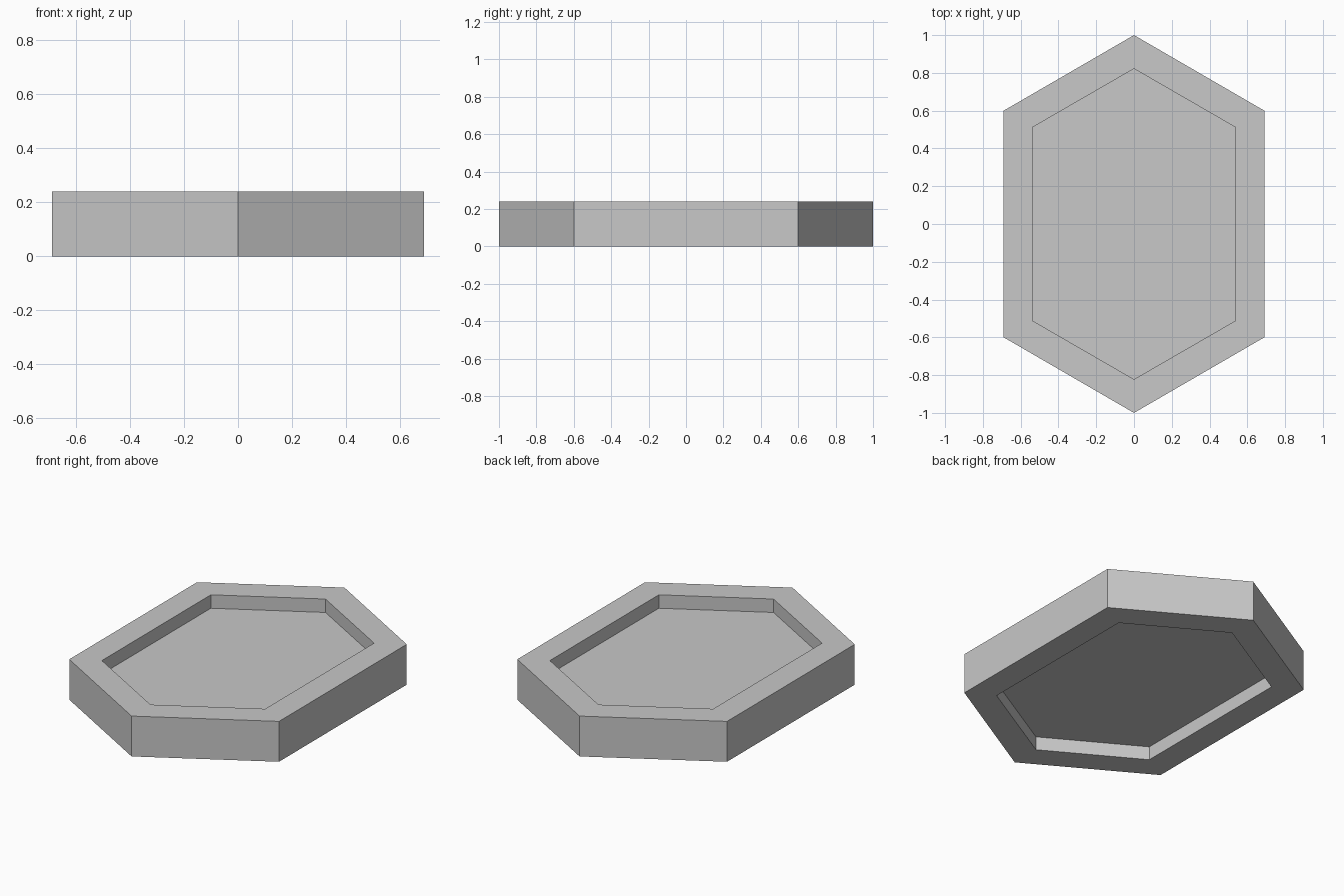
import bpy, bmesh

if "Cube" in bpy.data.objects:
    bpy.data.objects.remove(bpy.data.objects["Cube"])

HEIGHT = 0.24
RECESS = 0.08


def hexagon(x, tip, shoulder):
    """Elongated hexagon outline, counter-clockwise from the front tip."""
    return [(0, -tip), (x, -shoulder), (x, shoulder),
            (0, tip), (-x, shoulder), (-x, -shoulder)]


outer = hexagon(0.69, 1.0, 0.60)
inner = hexagon(0.537, 0.822, 0.512)

grey = bpy.data.materials.new("light grey")
grey.diffuse_color = (0.58, 0.58, 0.58, 1)
grey.use_nodes = True
grey.node_tree.nodes["Principled BSDF"].inputs["Base Color"].default_value = grey.diffuse_color

# Stacked outlines: lower panel, lower rim, outer wall, upper rim, upper panel
bm = bmesh.new()
levels = [(inner, RECESS), (inner, 0), (outer, 0),
          (outer, HEIGHT), (inner, HEIGHT), (inner, HEIGHT - RECESS)]
rings = [[bm.verts.new((x, y, z)) for x, y in pts] for pts, z in levels]
for a, b in zip(rings, rings[1:]):
    for i in range(6):
        j = (i + 1) % 6
        bm.faces.new((a[i], a[j], b[j], b[i]))

# Recessed panels on both sides
bm.faces.new(rings[0][::-1])
bm.faces.new(rings[-1])
bmesh.ops.recalc_face_normals(bm, faces=bm.faces)

mesh = bpy.data.meshes.new("hexagonal_tray")
bm.to_mesh(mesh)
bm.free()
mesh.materials.append(grey)
tray = bpy.data.objects.new("hexagonal_tray", mesh)
bpy.context.collection.objects.link(tray)
